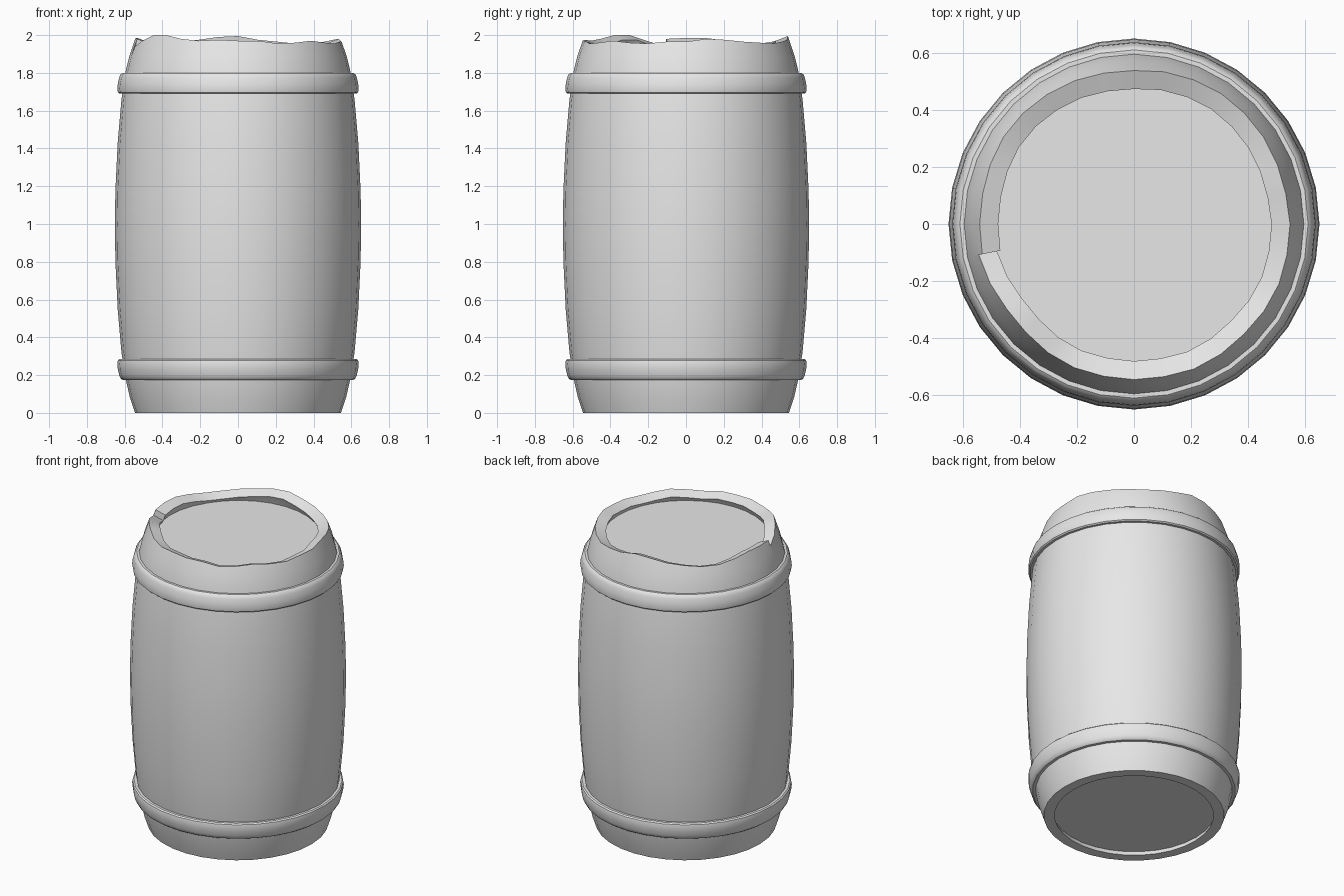
import bpy
import bmesh
from math import cos, sin, pi

cube = bpy.data.objects.get("Cube")
if cube:
    bpy.data.objects.remove(cube, do_unlink=True)

SIDES = 32
SEAM = 17      # side on which the broken rim starts and ends
WALL = 0.065   # wall thickness
MID = 0.9875   # height about which the hoops are mirrored

grey = bpy.data.materials.new("plain_grey")
grey.use_nodes = True
grey.diffuse_color = (0.8, 0.8, 0.8, 1)
grey.node_tree.nodes["Principled BSDF"].inputs["Base Color"].default_value = (0.8, 0.8, 0.8, 1)


def ring_point(r, z, i):
    a = 2 * pi * i / SIDES
    return (r * cos(a), r * sin(a), z)


def finish(name, bm):
    bmesh.ops.remove_doubles(bm, verts=bm.verts, dist=0.0005)
    bmesh.ops.recalc_face_normals(bm, faces=bm.faces)
    mesh = bpy.data.meshes.new(name)
    bm.to_mesh(mesh)
    bm.free()
    mesh.materials.append(grey)
    ob = bpy.data.objects.new(name, mesh)
    bpy.context.collection.objects.link(ob)
    bpy.ops.object.select_all(action='DESELECT')
    ob.select_set(True)
    bpy.context.view_layer.objects.active = ob
    bpy.ops.object.shade_smooth_by_angle(angle=pi / 6)
    return ob


def loft(bm, columns):
    """Skin closed cross-sections, one for each side of the barrel."""
    cols = [[bm.verts.new(p) for p in col] for col in columns]
    n = len(cols[0])
    for a, b in zip(cols, cols[1:]):
        for k in range(n):
            m = (k + 1) % n
            bm.faces.new((a[k], b[k], b[m], a[m]))
    return cols


# Barrel wall: bulging staves with a ragged top rim
OUTER = [(0.545, 0), (0.572, 0.08), (0.595, 0.18), (0.617, 0.32), (0.637, 0.55),
         (0.649, 0.8), (0.652, 1.0), (0.649, 1.18), (0.637, 1.43), (0.617, 1.66),
         (0.597, 1.8), (0.575, 1.89)]
RIM = [1.94, 1.97, 2.0, 2.0, 1.98, 1.97, 1.975, 1.97, 1.97, 1.955, 1.96,
       1.97, 1.96, 1.955, 1.965, 1.965, 1.98, 1.975, 1.965, 1.96, 1.955,
       1.965, 1.975, 1.995, 1.99, 1.975, 1.965, 1.955, 1.955, 1.97, 1.985,
       1.985, 1.98]

bm = bmesh.new()
columns = []
for j, top in enumerate(RIM):
    r_top = 0.547 - 0.3 * (top - 1.97)
    inner = [(r_top - WALL, top - 0.025)]
    inner += [(r - WALL, z) for r, z in reversed(OUTER)]
    section = OUTER + [(r_top, top)] + inner
    columns.append([ring_point(r, z, SEAM + j) for r, z in section])
cols = loft(bm, columns)
# Step in the rim where its two ends meet
k = len(OUTER)
first, last = cols[0], cols[-1]
bm.faces.new((first[k], first[k + 1], last[k + 1], last[k]))
finish("barrel_wall", bm)

# Lid and bottom boards, let into the wall
for name, r, z in (("lid", 0.525, 1.91), ("bottom_board", 0.505, 0.03)):
    bm = bmesh.new()
    inward = -0.04 if name == "lid" else 0.04
    loft(bm, [[ring_point(q, h, i) for q, h in
               ((0, z), (r, z), (r, z + inward), (0, z + inward))]
              for i in range(SIDES + 1)])
    bmesh.ops.remove_doubles(bm, verts=bm.verts, dist=0.0005)
    bmesh.ops.dissolve_degenerate(bm, edges=bm.edges, dist=0.0005)
    finish(name, bm)

# Rounded hoops, the lower one mirrored from the upper
HOOP = [(0.59, 1.69), (0.628, 1.69), (0.636, 1.697), (0.639, 1.715), (0.636, 1.745),
        (0.629, 1.775), (0.622, 1.792), (0.612, 1.8), (0.575, 1.8)]
for name, flip in (("upper_hoop", False), ("lower_hoop", True)):
    bm = bmesh.new()
    section = [(r, 2 * MID - z if flip else z) for r, z in HOOP]
    loft(bm, [[ring_point(r, z, i) for r, z in section] for i in range(SIDES + 1)])
    finish(name, bm)
